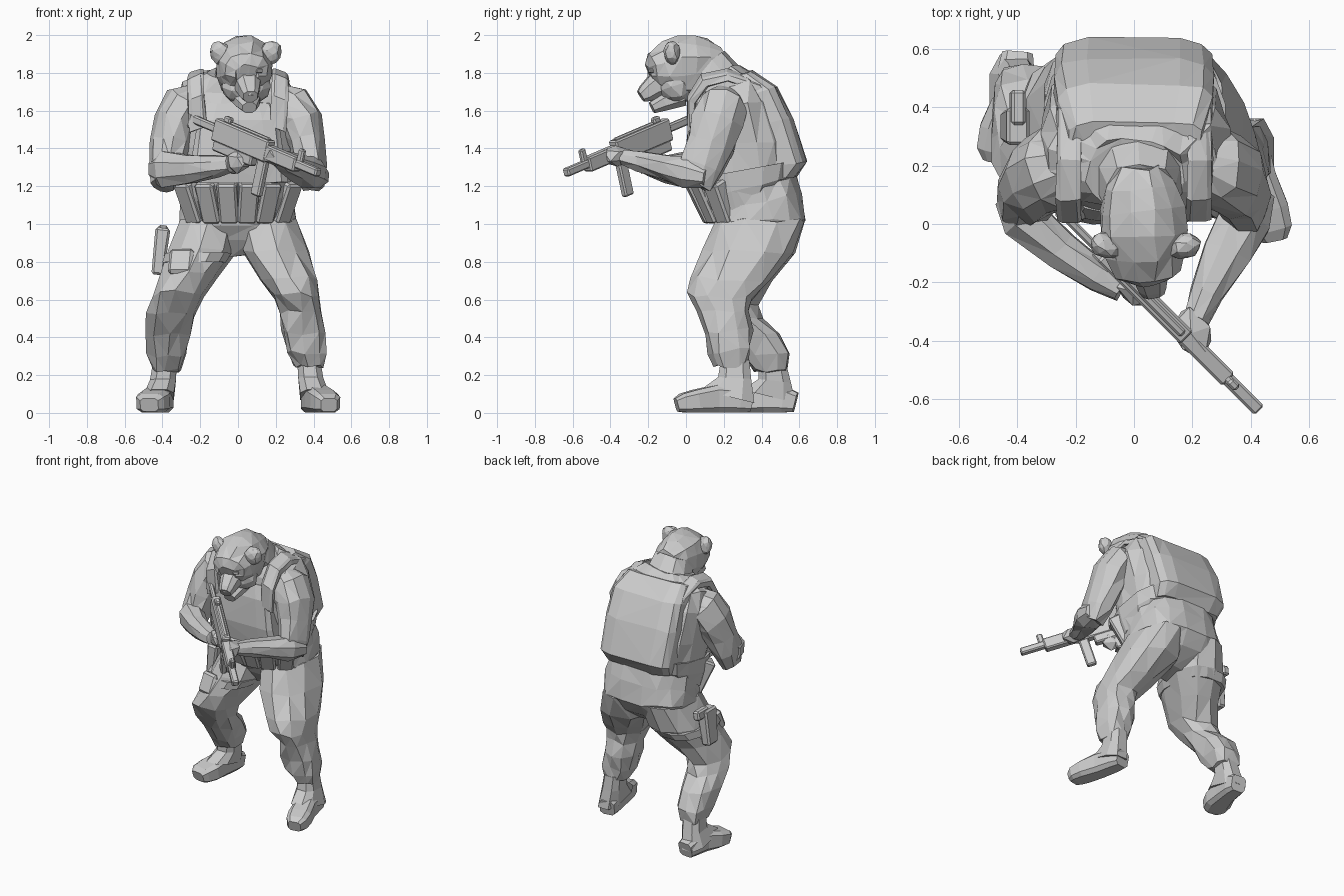
import bpy, bmesh, math, random
from mathutils import Vector, Matrix

random.seed(4)
V = Vector


def finish(name, bm):
    bmesh.ops.recalc_face_normals(bm, faces=bm.faces[:])
    me = bpy.data.meshes.new(name)
    bm.to_mesh(me)
    bm.free()
    ob = bpy.data.objects.new(name, me)
    bpy.context.collection.objects.link(ob)
    return ob


def loft(name, rings, n=10, p=2.0, jit=0.0):
    """Skin rings given as (centre, half axis A, half axis B); p > 2 is boxier."""
    bm = bmesh.new()
    rows = []
    for c, a, b in rings:
        row = []
        for i in range(n):
            t = 2 * math.pi * (i + 0.5) / n
            x = math.copysign(abs(math.cos(t)) ** (2 / p), math.cos(t))
            y = math.copysign(abs(math.sin(t)) ** (2 / p), math.sin(t))
            d = V([random.uniform(-jit, jit) for _ in range(3)])
            row.append(bm.verts.new(c + a * x + b * y + d))
        rows.append(row)
    for r, s in zip(rows, rows[1:]):
        for i in range(n):
            j = (i + 1) % n
            bm.faces.new((r[i], r[j], s[j], s[i]))
    bm.faces.new(rows[0])
    bm.faces.new(rows[-1])
    if jit:
        bmesh.ops.triangulate(bm, faces=bm.faces[:])
    return finish(name, bm)


def body(name, secs, n=12, p=2.6, jit=0.01):
    """Sections as (front y, front z, back y, back z, x min, x max)."""
    rings = []
    for yf, zf, yb, zb, x0, x1 in secs:
        f, b = V((0, yf, zf)), V((0, yb, zb))
        rings.append(((f + b) / 2 + V(((x0 + x1) / 2, 0, 0)), V(((x1 - x0) / 2, 0, 0)), (b - f) / 2))
    return loft(name, rings, n, p, jit)


def limb(name, pts, ref=(0, 0, 1), n=8, p=2.2, jit=0.0):
    """Path points as (x, y, z, half width, half height)."""
    rings = []
    for i, q in enumerate(pts):
        t = (V(pts[min(i + 1, len(pts) - 1)][:3]) - V(pts[max(i - 1, 0)][:3])).normalized()
        a = t.cross(V(ref)).normalized()
        rings.append((V(q[:3]), a * q[3], a.cross(t) * q[4]))
    return loft(name, rings, n, p, jit)


def blob(name, loc, size, rot=(0, 0, 0), sub=2, jit=0.006):
    bm = bmesh.new()
    bmesh.ops.create_icosphere(bm, subdivisions=sub, radius=1)
    for v in bm.verts:
        v.co = V([c * s + random.uniform(-jit, jit) for c, s in zip(v.co, size)])
    ob = finish(name, bm)
    ob.location, ob.rotation_euler = loc, rot
    return ob


def box(name, lo, hi, mat, bevel=0.008, taper=1.0):
    bm = bmesh.new()
    bmesh.ops.create_cube(bm, size=1)
    lo, hi = V(lo), V(hi)
    for v in bm.verts:
        k = taper if v.co.z < 0 else 1
        s = V((v.co.x * k, v.co.y * k, v.co.z))
        v.co = V([(l + h) / 2 + c * (h - l) for l, h, c in zip(lo, hi, s)])
    bmesh.ops.bevel(bm, geom=bm.edges[:], offset=bevel, segments=1, affect='EDGES')
    ob = finish(name, bm)
    ob.matrix_world = mat
    return ob


# Jacket and hips
body("jacket", [(.27, .83, .45, .84, -.17, .17), (.19, .91, .57, .93, -.27, .27),
                (.15, 1.0, .645, 1.03, -.31, .31), (.13, 1.06, .61, 1.16, -.30, .30),
                (.07, 1.18, .58, 1.26, -.30, .30), (.04, 1.4, .56, 1.45, -.32, .32),
                (.03, 1.58, .48, 1.66, -.33, .33), (.05, 1.69, .39, 1.77, -.29, .29),
                (.06, 1.76, .29, 1.84, -.16, .17)], 16, jit=.012)

# Armour vest: back panel, chest panel, waist wrap, shoulder straps
body("back_panel", [(.22, 1.77, .35, 1.81, -.23, .23), (.25, 1.66, .48, 1.73, -.27, .27),
                    (.3, 1.5, .565, 1.56, -.28, .28), (.35, 1.3, .64, 1.33, -.27, .27),
                    (.33, 1.24, .585, 1.245, -.25, .25)], 12, 5, .006)
body("chest_panel", [(.04, 1.64, .2, 1.64, -.19, .19), (.01, 1.55, .2, 1.55, -.22, .22),
                     (.0, 1.35, .2, 1.35, -.25, .25), (.02, 1.22, .2, 1.22, -.27, .27)], 12, 5, .004)
body("waist_wrap", [(.03, 1.24, .6, 1.34, -.315, .315), (.07, 1.13, .57, 1.25, -.31, .31),
                    (.14, 1.02, .5, 1.2, -.29, .29)], 16, 3, .004)
for s, side in ((-1, "right"), (1, "left")):
    loft(side + "_shoulder_strap", [
        (V((s * x, y, z)), V((.045, 0, -s * .016)), V((0, dy, dz)))
        for x, y, z, dy, dz in ((.21, .03, 1.5, .02, 0), (.22, .03, 1.66, .025, -.01), (.225, .1, 1.76, .02, -.025),
                                (.225, .22, 1.79, 0, -.025), (.22, .38, 1.735, -.015, -.02),
                                (.22, .48, 1.6, -.02, 0))], 8, 4, .004)

# Ammo pouches round the belly
for i in range(6):
    a = (i - 2.5) / 2.5
    m = (Matrix.Translation((a * .25, .085 + .1 * a * a, 1.12)) @ Matrix.Rotation(a * .75, 4, 'Z')
         @ Matrix.Rotation(.45, 4, 'X'))
    box(f"pouch_{i + 1}", (-.054, -.045, -.115), (.054, .05, .115), m, .012, .95)

# Trousers
body("left_leg", [(.16, 1.02, .635, 1.02, 0, .3), (.09, .86, .565, .84, .02, .375),
                  (.03, .72, .44, .70, .125, .415), (.005, .63, .35, .60, .195, .44),
                  (.065, .53, .335, .54, .22, .445), (.09, .42, .365, .44, .235, .455),
                  (.12, .32, .345, .34, .255, .465), (.16, .25, .325, .25, .29, .455)], 10, 2.5, .014)
body("right_leg", [(.16, 1.02, .635, 1.02, -.3, 0), (.1, .86, .565, .84, -.38, -.02),
                   (.05, .74, .46, .70, -.42, -.12), (.04, .64, .37, .58, -.46, -.19),
                   (.12, .53, .40, .50, -.48, -.24), (.22, .42, .49, .42, -.485, -.26),
                   (.3, .3, .55, .32, -.48, -.28), (.36, .22, .54, .22, -.465, -.3)], 10, 2.5, .014)

# Boots
body("left_boot_shaft", [(.18, .28, .34, .28, .31, .44), (.165, .19, .35, .18, .315, .455),
                         (.07, .125, .37, .05, .325, .485)], 8, 2.8, 0)
limb("left_boot_foot", [(.385, .345, .055, .055, .055), (.395, .28, .07, .066, .07), (.42, .16, .075, .07, .075),
                        (.455, .05, .062, .078, .062), (.475, -.015, .052, .07, .052),
                        (.482, -.05, .042, .045, .038)], p=4)
body("right_boot_shaft", [(.38, .26, .535, .26, -.455, -.32), (.38, .18, .56, .16, -.47, -.325),
                          (.29, .125, .59, .05, -.5, -.335)], 8, 2.8, 0)
limb("right_boot_foot", [(-.4, .58, .055, .055, .055), (-.405, .52, .07, .066, .07), (-.42, .42, .075, .07, .075),
                         (-.445, .32, .062, .088, .062), (-.465, .25, .052, .078, .052),
                         (-.47, .22, .042, .05, .038)], p=4)

# Thigh holster with sidearm grip, strap and thigh pocket
hm = Matrix.Translation((-.41, .34, .87)) @ Matrix.Rotation(.12, 4, 'Y')
box("holster", (-.04, -.07, -.14), (.04, .06, .11), hm, .012, .8)
box("sidearm_grip", (-.025, 0, .06), (.025, .12, .125), hm, .01)
body("holster_strap", [(.085, .85, .575, .84, -.39, -.03), (.075, .80, .54, .79, -.405, -.06)], 12, 2.6, 0)
box("thigh_pocket", (-.065, -.025, -.07), (.065, .04, .07),
    Matrix.Translation((-.3, .1, .8)) @ Matrix.Rotation(-.25, 4, 'Z') @ Matrix.Rotation(-.38, 4, 'X'), .015)

# Sleeves: upper arms, then forearms reaching to the gun
for s, side in ((-1, "right"), (1, "left")):
    limb(side + "_upper_arm", [(s * .2, .21, 1.66, .1, .09), (s * .28, .19, 1.62, .135, .13),
                               (s * .335, .165, 1.53, .14, .115), (s * .365, .13, 1.42, .13, .1),
                               (s * .385, .085, 1.31, .115, .09), (s * .40, .045, 1.21, .08, .065)],
         (1, 0, 0), 10, 2.1, .013)
limb("left_forearm", [(.42, .12, 1.25, .07, .06), (.38, .02, 1.27, .1, .085), (.32, -.1, 1.3, .085, .072),
                      (.25, -.24, 1.33, .058, .055), (.21, -.33, 1.35, .045, .045)], jit=.006)
limb("right_forearm", [(-.43, .1, 1.29, .06, .07), (-.38, .02, 1.29, .085, .1), (-.25, -.09, 1.29, .07, .08),
                       (-.12, -.18, 1.305, .055, .058), (-.04, -.22, 1.315, .045, .045)], jit=.006)
blob("left_hand", (.2, -.37, 1.36), (.068, .095, .058), (0, 0, .3), 1)
blob("right_hand", (0, -.23, 1.33), (.075, .052, .06), (0, 0, -.6), 1)

# Neck and head of a bear, facing down a little
body("neck", [(.06, 1.7, .36, 1.76, -.15, .16), (.02, 1.74, .28, 1.84, -.13, .17),
              (-.02, 1.78, .21, 1.92, -.1, .15)], 10, 2.2, .006)
limb("skull", [(.02, .2, 1.85, .085, .085), (.022, .13, 1.84, .125, .14), (.028, .05, 1.835, .145, .168),
               (.033, -.03, 1.83, .15, .17), (.04, -.11, 1.82, .135, .145), (.045, -.165, 1.81, .11, .1),
               (.05, -.195, 1.795, .06, .06)], n=12, p=2.1, jit=.009)
blob("cheeks", (.04, -.055, 1.735), (.135, .105, .11), (.3, 0, .1))
limb("muzzle", [(.045, -.1, 1.76, .085, .08), (.055, -.17, 1.725, .064, .065), (.062, -.215, 1.69, .05, .05),
                (.066, -.238, 1.675, .04, .035)], p=2.6)
limb("jaw", [(.04, -.02, 1.68, .09, .06), (.05, -.12, 1.645, .068, .05), (.06, -.18, 1.615, .04, .033)])
blob("nose", (.067, -.235, 1.695), (.032, .018, .022), (.3, 0, .1), 1, 0)
for s, side in ((-1, "right"), (1, "left")):
    blob(side + "_ear", (.04 + s * .132, -.075, 1.905), (.06, .045, .066), (.2, s * .5, s * .35), 2, .005)
    box(side + "_eye", (-.018, -.01, -.01), (.018, .01, .01),
        Matrix.Translation((.052 + s * .06, -.183, 1.81)) @ Matrix.Rotation(s * .5, 4, 'Z'), .004)

# Short rifle: local x runs from the butt to the muzzle
u = V((.68, -.68, -.29)).normalized()
across = V((0, 0, 1)).cross(u).normalized()
gun = Matrix((u, across, u.cross(across))).transposed().to_4x4()
gun.translation = V((-.25, .04, 1.56))
for name, x0, x1, w, z0, z1 in (
        ("stock_rod", .0, .25, .03, -.02, .025), ("butt_plate", .0, .025, .045, -.05, .03),
        ("receiver", .2, .62, .062, -.06, .06), ("lower_receiver", .22, .52, .055, -.11, -.05),
        ("handguard", .6, .84, .06, -.045, .035), ("magazine", .555, .62, .04, -.25, -.04),
        ("pistol_grip", .34, .4, .04, -.19, -.09), ("rear_sight", .25, .3, .035, .055, .09),
        ("top_rail", .3, .6, .03, .055, .07), ("front_sight", .83, .87, .03, -.01, .085),
        ("barrel", .82, 1.0, .046, -.022, .022)):
    box(name, (x0, -w / 2, z0), (x1, w / 2, z1), gun)
